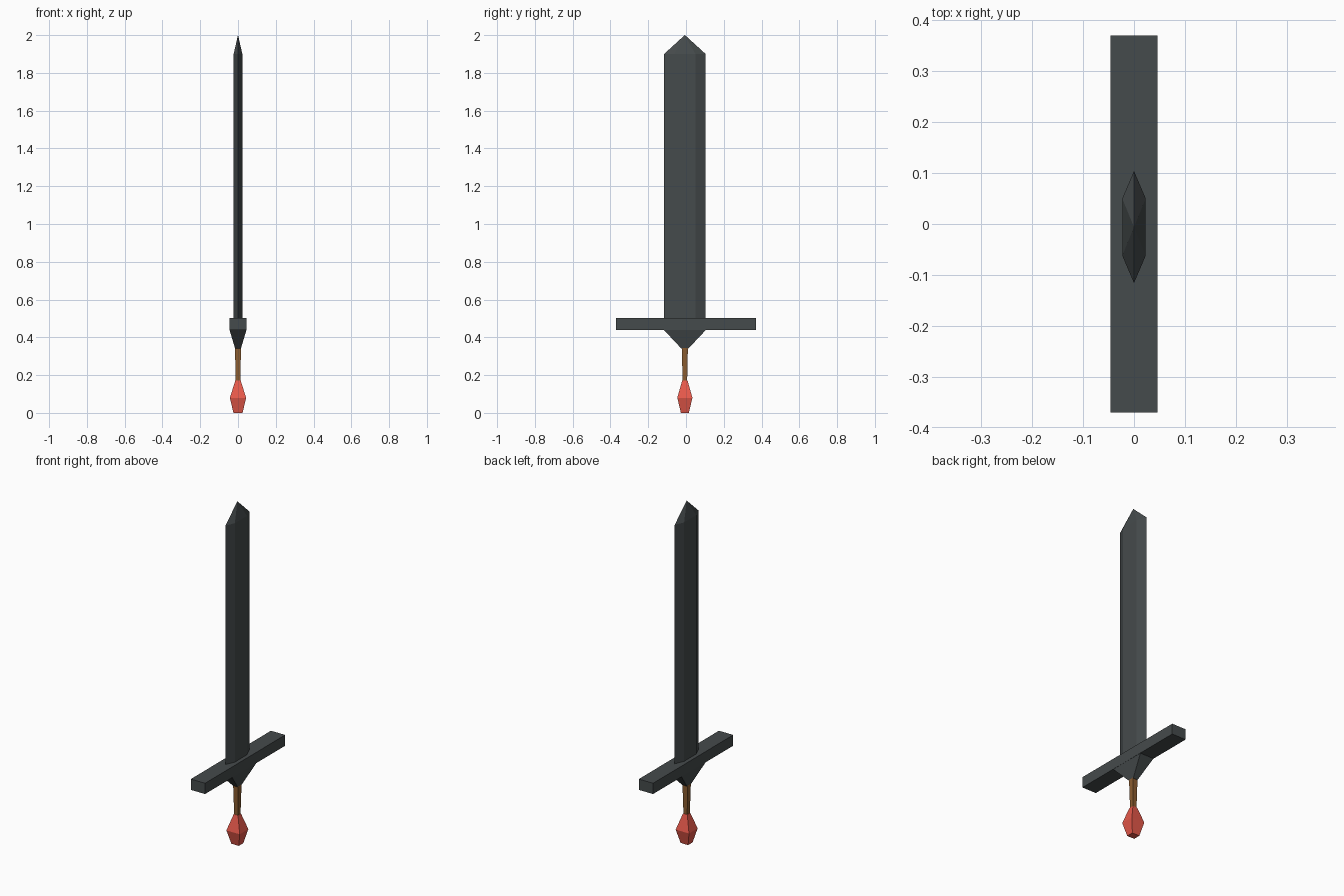
import bpy, bmesh

if "Cube" in bpy.data.objects:
    bpy.data.objects.remove(bpy.data.objects["Cube"])

CY = -0.006  # blade and handle sit slightly behind the guard's centre


def material(name, rgb):
    mat = bpy.data.materials.new(name)
    mat.diffuse_color = (*rgb, 1)
    mat.use_nodes = True
    mat.node_tree.nodes["Principled BSDF"].inputs["Base Color"].default_value = mat.diffuse_color
    return mat


def loft(name, rings, mat):
    """Skin a stack of equal-length rings; coincident points merge into a tip."""
    bm = bmesh.new()
    loops = [[bm.verts.new(p) for p in ring] for ring in rings]
    n = len(loops[0])
    for a, b in zip(loops, loops[1:]):
        for i in range(n):
            j = (i + 1) % n
            bm.faces.new((a[i], a[j], b[j], b[i]))
    bm.faces.new(loops[0][::-1])
    bm.faces.new(loops[-1])
    bmesh.ops.remove_doubles(bm, verts=bm.verts, dist=1e-5)
    bmesh.ops.recalc_face_normals(bm, faces=bm.faces)
    mesh = bpy.data.meshes.new(name)
    bm.to_mesh(mesh)
    bm.free()
    obj = bpy.data.objects.new(name, mesh)
    bpy.context.collection.objects.link(obj)
    mesh.materials.append(mat)
    return obj


def rect(hx, hy, z, cy=CY):
    return [(x * hx, cy + y * hy, z) for x, y in ((-1, -1), (1, -1), (1, 1), (-1, 1))]


def blade_ring(hx, flat, edge, z):
    section = ((0, -edge), (hx, -flat), (hx, flat), (0, edge), (-hx, flat), (-hx, -flat))
    return [(x, CY + y, z) for x, y in section]


steel = material("dark_steel", (0.06, 0.07, 0.072))
leather = material("brown_leather", (0.26, 0.11, 0.03))
red = material("red_gem", (0.8, 0.1, 0.07))

# Blade: hexagonal section rising to a point
tip = [(0, CY, 2.0)] * 6
bm_rings = [blade_ring(0.023, 0.056, 0.11, 0.49), blade_ring(0.023, 0.056, 0.11, 1.9)]
bm_rings.append(blade_ring(0, 0, 0, 2.0))
# the tip closes to a single point, so build it with a tiny cap that vanishes
bm_rings[-1] = blade_ring(0.0002, 0.0003, 0.0005, 2.0)
loft("blade", bm_rings, steel)

# Cross guard
loft("guard", [rect(0.046, 0.37, 0.44, 0), rect(0.046, 0.37, 0.503, 0)], steel)

# Tapered collar under the guard
loft("collar", [rect(0.015, 0.018, 0.34), rect(0.045, 0.112, 0.44)], steel)

# Grip
loft("grip", [rect(0.012, 0.012, 0.165), rect(0.016, 0.016, 0.345)], leather)

# Faceted pommel
loft("pommel", [rect(0.024, 0.021, 0), rect(0.043, 0.04, 0.08), rect(0.014, 0.014, 0.172)], red)
